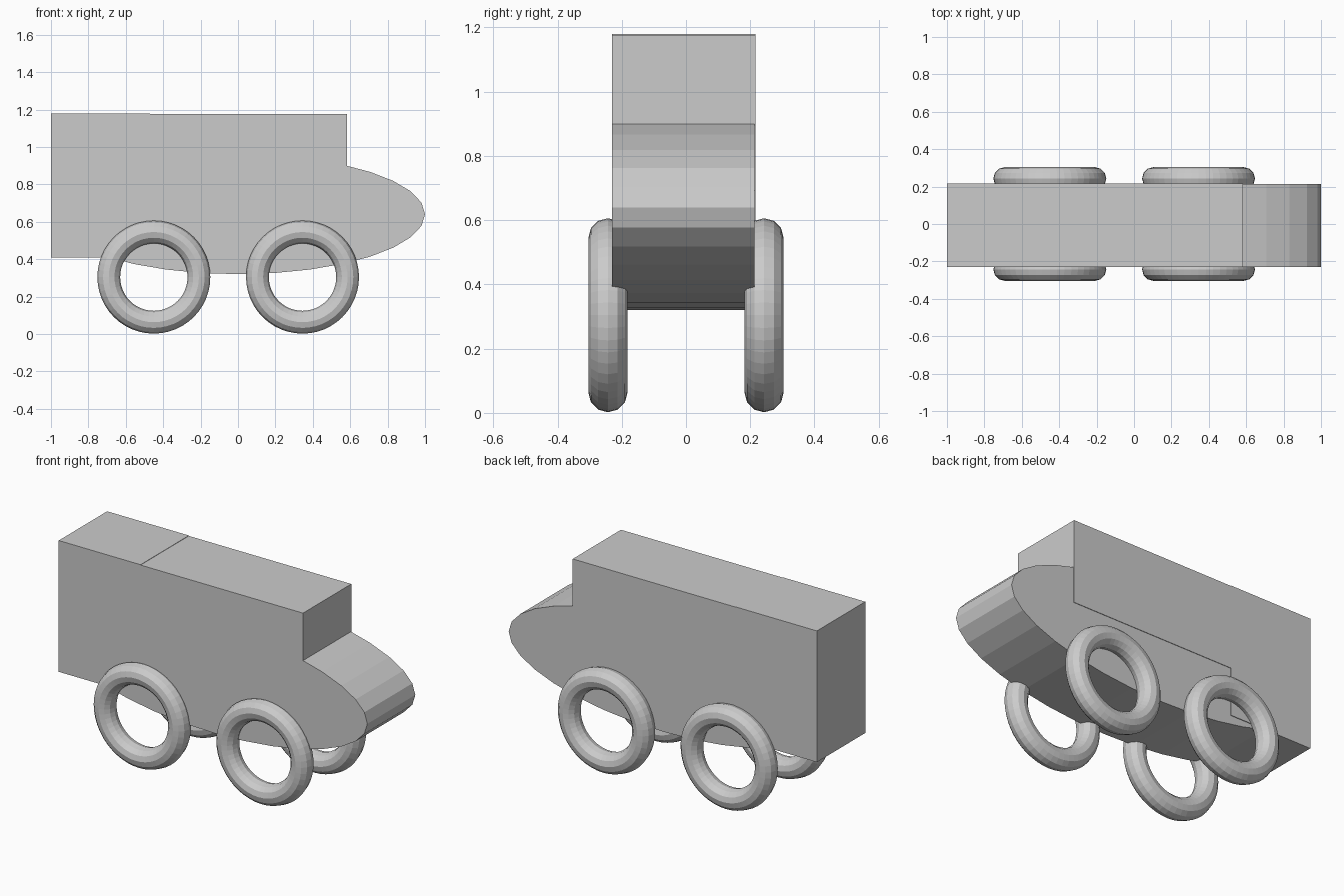
import bpy
import math

if "Cube" in bpy.data.objects:
    bpy.data.objects.remove(bpy.data.objects["Cube"])

grey = bpy.data.materials.new("plain grey")
grey.diffuse_color = (0.6, 0.6, 0.6, 1)
grey.use_nodes = True
grey.node_tree.nodes["Principled BSDF"].inputs["Base Color"].default_value = grey.diffuse_color


def finish(name):
    obj = bpy.context.object
    obj.name = name
    obj.data.materials.append(grey)
    return obj


def box(name, x, y, z):
    """Box from (min, max) ranges on each axis."""
    ranges = (x, y, z)
    bpy.ops.mesh.primitive_cube_add(size=1, location=[(a + b) / 2 for a, b in ranges])
    obj = finish(name)
    obj.scale = [b - a for a, b in ranges]


# Elliptical lower body with the rounded nose
bpy.ops.mesh.primitive_cylinder_add(vertices=32, radius=1, depth=0.444,
                                    location=(0, -0.009, 0.64),
                                    rotation=(math.pi / 2, 0, 0))
hull = finish("lower_body")
hull.scale = (1, 0.32, 1)

# Upper cabin and the taller rear box
box("cabin", (-0.47, 0.583), (-0.231, 0.216), (0.69, 1.177))
box("rear_box", (-1, -0.47), (-0.231, 0.217), (0.41, 1.179))

# Four ring wheels
for end, x in (("rear", -0.45), ("front", 0.345)):
    for side, y in (("near", -0.243), ("far", 0.243)):
        bpy.ops.mesh.primitive_torus_add(major_segments=48, minor_segments=12,
                                         major_radius=0.241, minor_radius=0.061,
                                         location=(x, y, 0.304),
                                         rotation=(math.pi / 2, 0, 0))
        finish(f"{end}_{side}_wheel")
